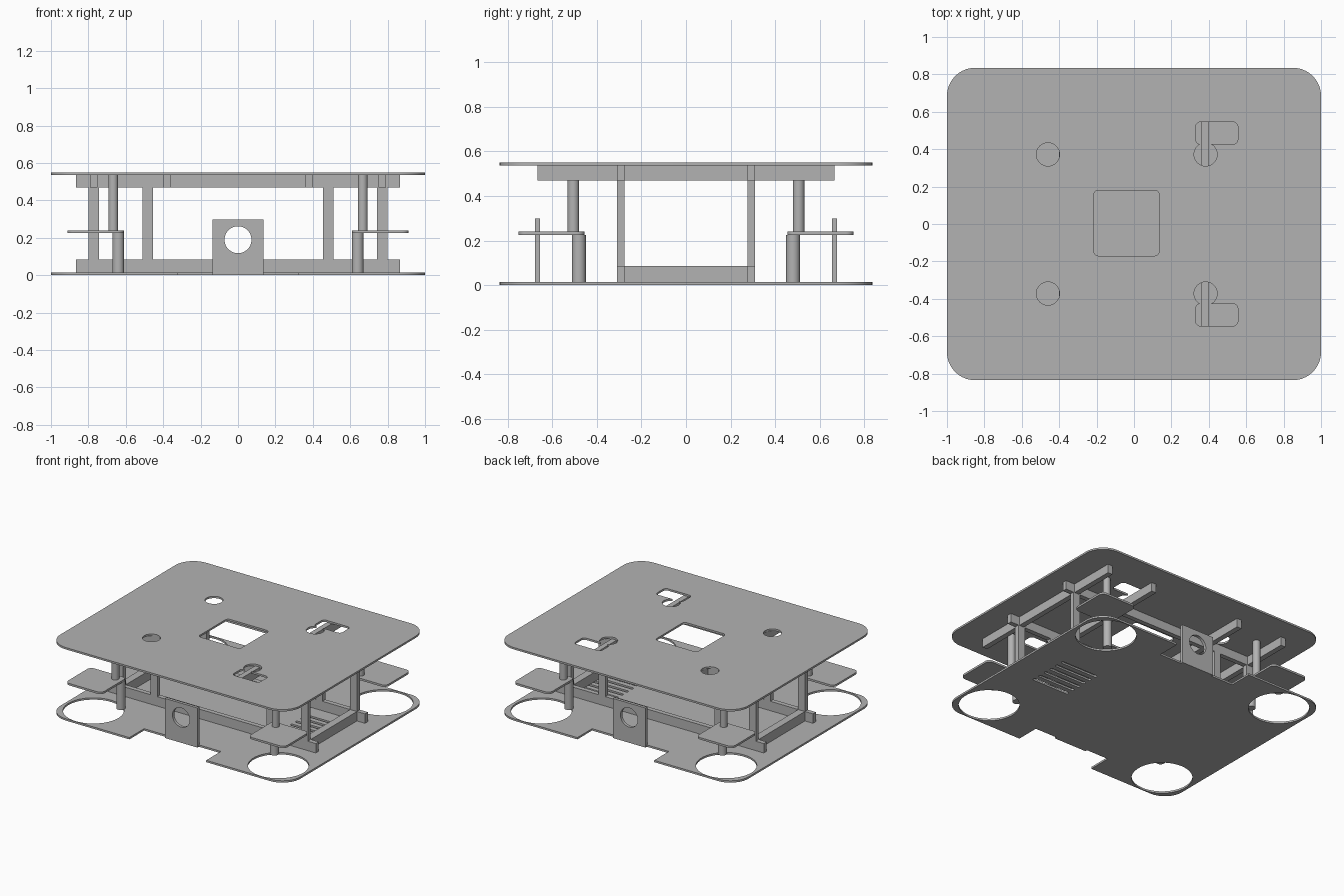
import bpy, bmesh, math
from mathutils import Vector

if "Cube" in bpy.data.objects:
    bpy.data.objects.remove(bpy.data.objects["Cube"])

grey = bpy.data.materials.new("plain_grey")
grey.use_nodes = True
grey.diffuse_color = (0.45, 0.45, 0.45, 1)
grey.node_tree.nodes["Principled BSDF"].inputs["Base Color"].default_value = (0.45, 0.45, 0.45, 1)

BOTH = (-1, 1)
CORNERS = [(sx, sy) for sx in BOTH for sy in BOTH]
THICK = 0.014          # deck sheet thickness
TOP = 0.55             # overall height
UNDER = TOP - THICK    # underside of the upper deck


def make(name, bm):
    bmesh.ops.recalc_face_normals(bm, faces=bm.faces)
    mesh = bpy.data.meshes.new(name)
    bm.to_mesh(mesh)
    bm.free()
    mesh.materials.append(grey)
    ob = bpy.data.objects.new(name, mesh)
    bpy.context.collection.objects.link(ob)
    return ob


def slab(name, x, y, z, radius=0.0, steps=10):
    """Box from ranges, with optionally rounded vertical corners."""
    (x0, x1), (y0, y1) = sorted(x), sorted(y)
    bm = bmesh.new()
    pts = []
    centres = [(x1 - radius, y1 - radius), (x0 + radius, y1 - radius),
               (x0 + radius, y0 + radius), (x1 - radius, y0 + radius)]
    for q, (cx, cy) in enumerate(centres):
        for i in range(steps + 1 if radius else 1):
            a = math.pi / 2 * (q + i / steps)
            pts.append((cx + radius * math.cos(a), cy + radius * math.sin(a), z[0]))
    face = bm.faces.new([bm.verts.new(p) for p in pts])
    up = bmesh.ops.extrude_face_region(bm, geom=[face])["geom"]
    bmesh.ops.translate(bm, vec=(0, 0, z[1] - z[0]),
                        verts=[v for v in up if isinstance(v, bmesh.types.BMVert)])
    return make(name, bm)


def rod(name, x, y, z, radius, sides=32):
    bm = bmesh.new()
    bmesh.ops.create_cone(bm, cap_ends=True, segments=sides, radius1=radius,
                          radius2=radius, depth=z[1] - z[0])
    bmesh.ops.translate(bm, vec=(x, y, sum(z) / 2), verts=bm.verts)
    return make(name, bm)


def smooth(ob):
    bpy.ops.object.select_all(action='DESELECT')
    ob.select_set(True)
    bpy.context.view_layer.objects.active = ob
    bpy.ops.object.shade_smooth_by_angle(angle=math.radians(30))


def cut(ob, cutters):
    bpy.context.view_layer.objects.active = ob
    for c in cutters:
        c.hide_render = True
        mod = ob.modifiers.new("cut", 'BOOLEAN')
        mod.operation, mod.solver, mod.object = 'DIFFERENCE', 'EXACT', c
        bpy.ops.object.modifier_apply(modifier=mod.name)
        bpy.data.objects.remove(c)
    smooth(ob)


# Lower deck: wheel openings, end notches and vent slots
lower_deck = slab("lower_deck", (-1, 1), (-0.835, 0.835), (0, THICK), 0.15)
through = (-0.1, 0.1)
holes = [rod("cutter", sx * 0.77, sy * 0.62, through, 0.208, 64) for sx, sy in CORNERS]
holes += [slab("cutter", (-0.32, 0.32), (s * 0.66, s), through) for s in BOTH]
holes += [slab("cutter", (0.46, 0.77), (y - 0.011, y + 0.011), through, 0.01, 4)
          for y in (-0.15 + 0.06 * i for i in range(6))]
cut(lower_deck, holes)

# Upper deck: round holes, cable openings and central window
upper_deck = slab("upper_deck", (-1, 1), (-0.835, 0.835), (UNDER, TOP), 0.15)
through = (TOP - 0.1, TOP + 0.1)
holes = [slab("cutter", (-0.215, 0.135), (-0.17, 0.18), through, 0.025)]
for s in BOTH:
    holes.append(rod("cutter", -0.46, s * 0.372, through, 0.062))
    holes.append(rod("cutter", 0.383, s * 0.372, through, 0.062))
    holes.append(slab("cutter", (0.33, 0.555), (s * 0.427, s * 0.545), through, 0.025))
cut(upper_deck, holes)

# Inner frame: long rails, posts and cross beams
for sy in BOTH:
    rail_y = (sy * 0.275, sy * 0.31)
    slab("lower_rail", (-0.865, 0.865), rail_y, (THICK, 0.085))
    slab("upper_rail", (-0.865, 0.865), rail_y, (0.47, UNDER))
    for x in (-0.77, -0.483, 0.483, 0.77):
        slab("post", (x - 0.028, x + 0.028), rail_y, (0.085, 0.47))
for sx in BOTH:
    slab("lower_cross_beam", (sx * 0.742, sx * 0.798), (-0.275, 0.275), (THICK, 0.085))
    for x in (0.77, 0.38):
        slab("upper_cross_beam", (sx * x - 0.02, sx * x + 0.02), (-0.665, 0.665), (0.47, UNDER))

# Corner brackets, each held between two offset standoffs
for sx, sy in CORNERS:
    smooth(slab("corner_bracket", (sx * 0.61, sx * 0.912), (sy * 0.455, sy * 0.752),
                (0.225, 0.24), 0.035))
    smooth(rod("lower_standoff", sx * 0.64, sy * 0.48, (THICK, 0.225), 0.031))
    smooth(rod("upper_standoff", sx * 0.667, sy * 0.505, (0.24, UNDER), 0.026))

# Sensor plates at both ends, each with a round opening
for s in BOTH:
    plate = slab("sensor_plate", (-0.136, 0.136), (s * 0.655, s * 0.677), (0, 0.298))
    bore = rod("cutter", 0, 0, (-0.1, 0.1), 0.072, 48)
    bore.rotation_euler = (math.pi / 2, 0, 0)
    bore.location = Vector((0, s * 0.665, 0.19))
    bpy.context.view_layer.update()
    cut(plate, [bore])
